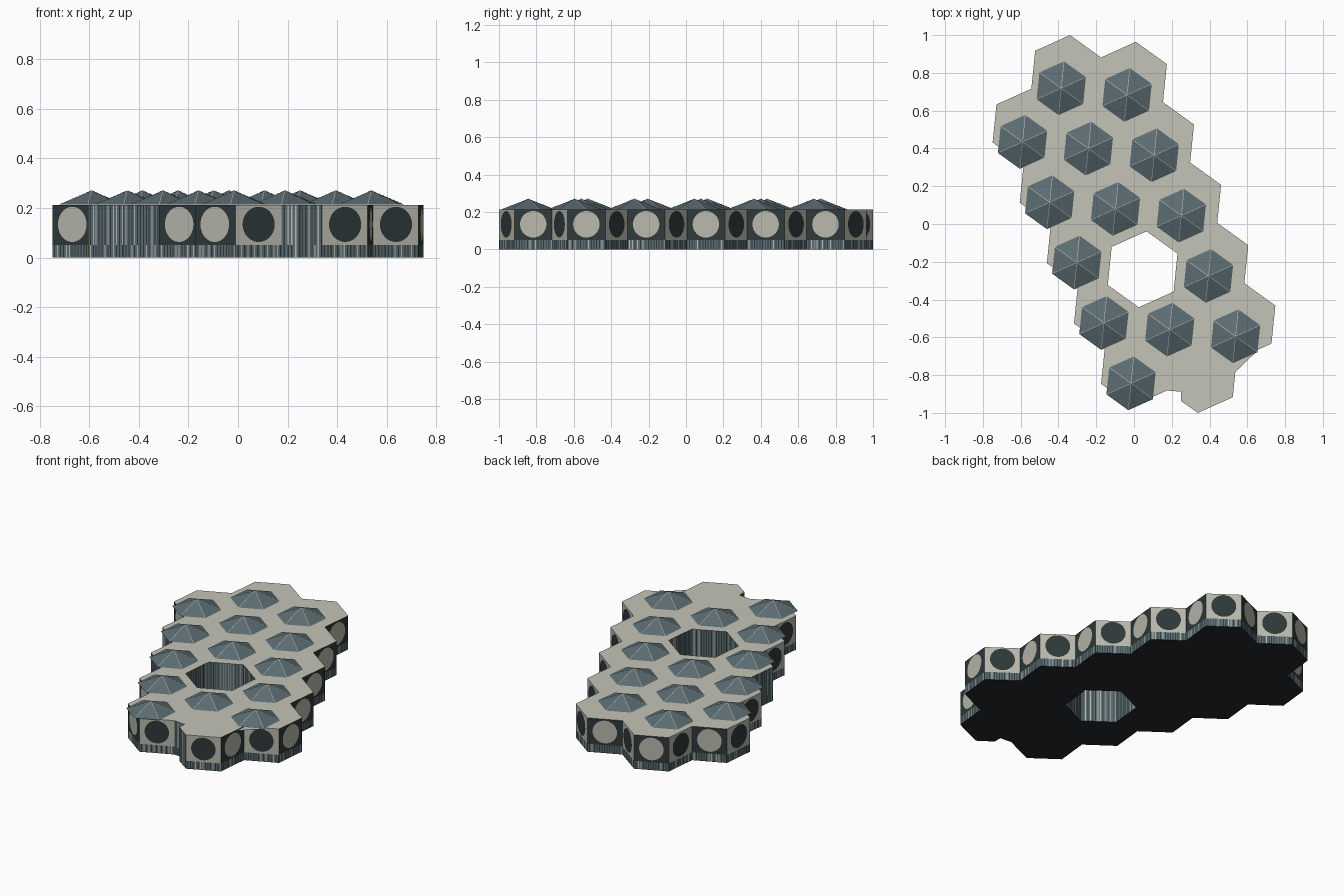
import bpy, bmesh, math, random
from mathutils import Vector

if "Cube" in bpy.data.objects:
    bpy.data.objects.remove(bpy.data.objects["Cube"])

random.seed(4)
D = 0.3503                      # spacing of the honeycomb
R = D / math.sqrt(3)            # cell circumradius
TILT = math.radians(-5.8)       # rotation of the whole honeycomb
A = Vector((math.cos(TILT), math.sin(TILT))) * D
B = Vector((math.cos(TILT - math.pi / 3), math.sin(TILT - math.pi / 3))) * D
ORIGIN = Vector((0.0717, -0.1597))
SHIFT = Vector((-0.026, -0.08))  # roofs and courtyard sit off the cell centres
Z_BASE, Z_TOP, Z_APEX = 0.05, 0.213, 0.27


def material(name, rgb):
    m = bpy.data.materials.new(name)
    m.diffuse_color = (*rgb, 1)
    m.use_nodes = True
    m.node_tree.nodes["Principled BSDF"].inputs["Base Color"].default_value = m.diffuse_color
    return m


DECK = material("deck_stone", (0.55, 0.55, 0.48))
LIGHT = material("pale_stone", (0.48, 0.48, 0.42))
DARK = material("charcoal", (0.028, 0.040, 0.042))
SLATE = material("slate_blue", (0.105, 0.150, 0.168))
BLACK = material("near_black", (0.016, 0.022, 0.024))


def finish(bm, name, mats):
    me = bpy.data.meshes.new(name)
    bm.to_mesh(me)
    bm.free()
    for m in mats:
        me.materials.append(m)
    ob = bpy.data.objects.new(name, me)
    bpy.context.collection.objects.link(ob)
    return ob


def centre(i, j):
    return ORIGIN + A * i + B * j


def corner(c, k, r=R):
    a = TILT + math.radians(30 + 60 * k)
    return c + Vector((math.cos(a), math.sin(a))) * r


def quad(bm, p, q, z0, z1, mat):
    f = bm.faces.new([bm.verts.new((*v, z)) for v, z in
                      ((p, z0), (q, z0), (q, z1), (p, z1))])
    f.material_index = mat


def stripes(bm, p, q, z0, z1):
    # vertical slate ribs split by thin dark and pale lines
    n = max(3, round((q - p).length / 0.0145))
    for s in range(n):
        a, b, c = s / n, (s + 0.65) / n, (s + 1) / n
        quad(bm, p.lerp(q, a), p.lerp(q, b), z0, z1, 0)
        quad(bm, p.lerp(q, b), p.lerp(q, c), z0, z1, random.choice((1, 1, 2)))


rows = {-3: (0, 1), -2: (-1, 0, 1), -1: (-1, 0, 1), 0: (-1, 0, 1),
        1: (-1, 0, 1), 2: (-1, 0)}
cells = [(i, j) for j, cols in rows.items() for i in cols]
# neighbour offset across each side
ZERO = Vector((0, 0))
options = [(i, j) for i in (-1, 0, 1) for j in (-1, 0, 1) if (i, j) != (0, 0)]
neighbours = {}
for k in range(6):
    mid = corner(ZERO, k) + corner(ZERO, k + 1)
    neighbours[k] = min(options, key=lambda o: (A * o[0] + B * o[1] - mid).length)

# outer sides; plain ones carry ribs instead of panels
plain = {(-1, -1, 3), (-1, 0, 2), (-1, 0, 3), (0, 2, 3)}
outline, panels, ribbed = [], [], []
for i, j in cells:
    c = centre(i, j)
    for k in range(6):
        di, dj = neighbours[k]
        if (i + di, j + dj) in cells:
            continue
        p, q = corner(c, k), corner(c, k + 1)
        path = [p, q]
        if (i, j, k) == (0, 2, 3):      # small notch in the front cell
            path = [p, Vector((0.25, -0.888)), Vector((0.25, -0.938)), q]
        segs = list(zip(path, path[1:]))
        outline += segs
        if (i, j, k) in plain:
            ribbed += segs
        else:
            panels.append((p, q, k))

hole_c = centre(0, 0) + SHIFT
hole = [(corner(hole_c, k + 1), corner(hole_c, k)) for k in range(6)]

# roof deck and underside, with the courtyard opening
for name, z, up, mat in (("deck", Z_TOP, 1, DECK), ("underside", 0, -1, BLACK)):
    bm = bmesh.new()
    for p, q in outline + hole:
        bm.edges.new((bm.verts.new((*p, z)), bm.verts.new((*q, z))))
    bmesh.ops.remove_doubles(bm, verts=bm.verts[:], dist=0.002)
    bmesh.ops.triangle_fill(bm, use_beauty=True, edges=bm.edges[:],
                            normal=(0, 0, up))
    for f in bm.faces:
        f.normal_update()
        if f.normal.z * up < 0:
            f.normal_flip()
    finish(bm, name, [mat])

# ribbed plinth, ribbed plain walls and courtyard wall
bm = bmesh.new()
for p, q in outline:
    stripes(bm, p, q, 0, Z_BASE)
for p, q in ribbed:
    stripes(bm, p, q, Z_BASE, Z_TOP)
for p, q in hole:
    stripes(bm, p, q, 0, Z_TOP)
finish(bm, "ribbed_walls", [SLATE, DARK, LIGHT])

# wall panels alternating pale and charcoal, with a contrasting round window
walls, windows = bmesh.new(), bmesh.new()
for p, q, k in panels:
    # sides run north-east, north-west, west, south-west, south-east, east
    dark = k in (1, 3, 5)
    quad(walls, p, q, Z_BASE, Z_TOP, int(dark))
    d = (q - p).normalized()
    n = Vector((d.y, -d.x))
    mid = (p + q) / 2 + n * 0.003
    ring = [windows.verts.new((*(mid + d * 0.071 * math.cos(t)),
                               0.134 + 0.071 * math.sin(t)))
            for t in (math.tau * s / 40 for s in range(40))]
    windows.faces.new(ring).material_index = int(not dark)
finish(walls, "wall_panels", [LIGHT, DARK])
finish(windows, "round_windows", [LIGHT, DARK])

# thin eave corner beside the front right cell
bm = bmesh.new()
tri = [(0.53, -0.79), (0.655, -0.67), (0.54, -0.71)]
bm.faces.new([bm.verts.new((x, y, Z_TOP - 0.004)) for x, y in tri])
finish(bm, "eave_corner", [DECK])

# low six-sided pyramid roofs with thin pale ridge strips
for i, j in cells:
    if (i, j) in ((0, 0), (0, 2)):
        continue
    c = centre(i, j) + SHIFT
    bm = bmesh.new()
    base = [bm.verts.new((*corner(c, k, 0.143), Z_TOP + 0.001)) for k in range(6)]
    apex = bm.verts.new((*c, Z_APEX))
    for k in range(6):
        bm.faces.new((base[k], base[(k + 1) % 6], apex))
    bm.faces.new(base[::-1])
    for k in range(6):
        foot = corner(c, k, 0.143)
        d = (foot - c).normalized()
        side = Vector((-d.y, d.x)) * 0.0015
        strip = [(*(foot - side), Z_TOP + 0.002), (*(foot + side), Z_TOP + 0.002),
                 (*(c + side), Z_APEX + 0.001), (*(c - side), Z_APEX + 0.001)]
        f = bm.faces.new([bm.verts.new(v) for v in strip])
        f.material_index = 1
    finish(bm, "pyramid_roof", [SLATE, LIGHT])
